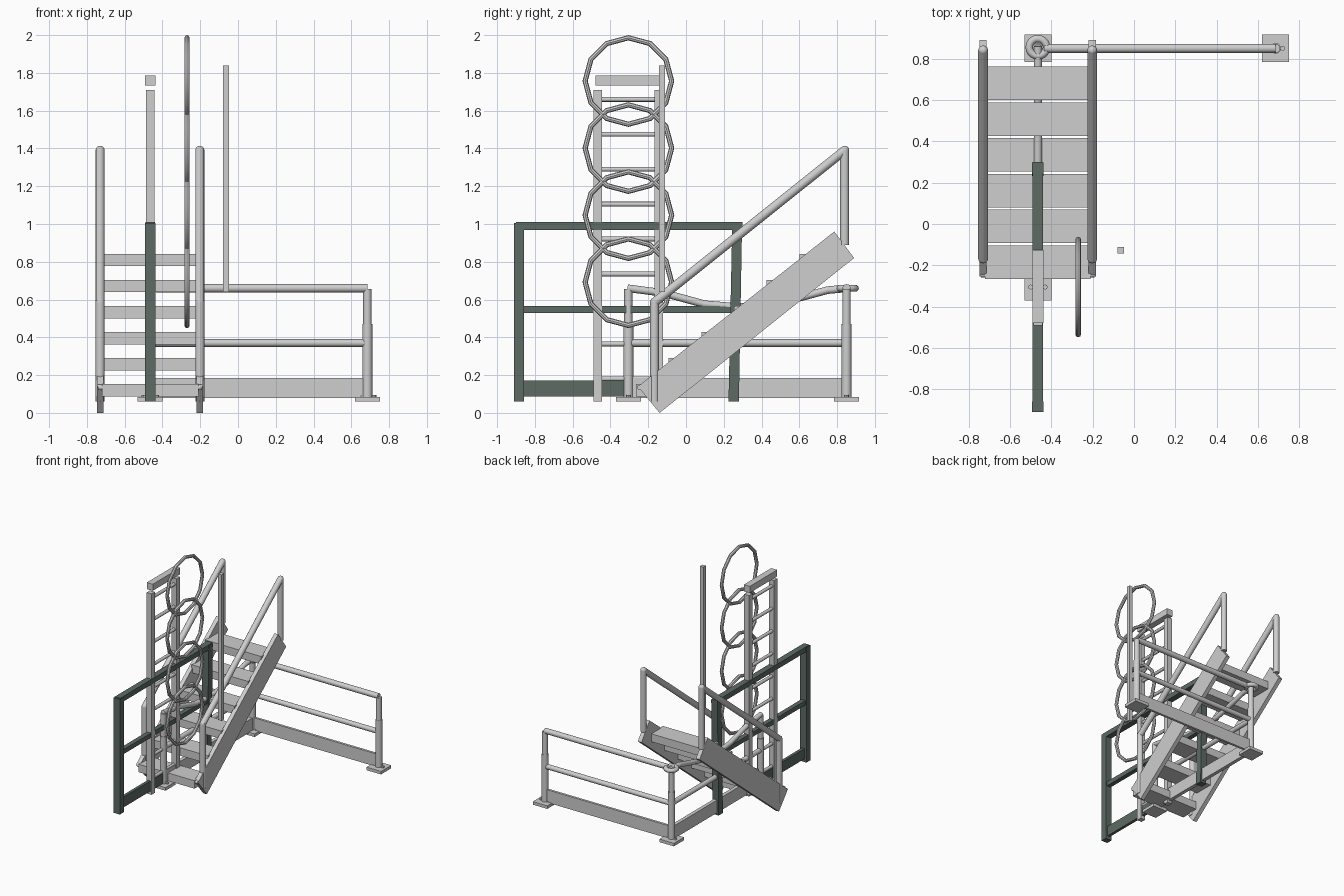
import bpy, bmesh, math
from mathutils import Vector, Matrix

if "Cube" in bpy.data.objects:
    bpy.data.objects.remove(bpy.data.objects["Cube"])


def material(name, rgb):
    m = bpy.data.materials.new(name)
    m.diffuse_color = (*rgb, 1)
    m.use_nodes = True
    m.node_tree.nodes["Principled BSDF"].inputs["Base Color"].default_value = m.diffuse_color
    return m


GREY = material("light grey metal", (0.62, 0.62, 0.62))
DARK = material("dark green grey", (0.11, 0.145, 0.13))


def finish(name, bm, mat, smooth=False):
    bmesh.ops.recalc_face_normals(bm, faces=bm.faces[:])
    me = bpy.data.meshes.new(name)
    bm.to_mesh(me)
    bm.free()
    me.materials.append(mat)
    if smooth:
        for p in me.polygons:
            p.use_smooth = True
        me.set_sharp_from_angle(angle=math.radians(40))
    ob = bpy.data.objects.new(name, me)
    bpy.context.collection.objects.link(ob)
    return ob


def box(name, x, y, z, mat=GREY):
    """Box from (min, max) pairs on each axis."""
    bm = bmesh.new()
    size = [b - a for a, b in (x, y, z)]
    mid = Vector([(a + b) / 2 for a, b in (x, y, z)])
    bmesh.ops.create_cube(bm, size=1, matrix=Matrix.Translation(mid) @ Matrix.Diagonal((*size, 1)))
    return finish(name, bm, mat)


def pipe(name, points, r, sides=12):
    """Round bar following straight runs between points."""
    bm = bmesh.new()
    pts = [Vector(p) for p in points]
    for a, b in zip(pts, pts[1:]):
        d = b - a
        m = Matrix.Translation((a + b) / 2) @ d.to_track_quat('Z', 'Y').to_matrix().to_4x4()
        bmesh.ops.create_cone(bm, cap_ends=True, segments=sides, radius1=r, radius2=r,
                              depth=d.length, matrix=m)
    for p in pts[1:-1]:
        bmesh.ops.create_uvsphere(bm, u_segments=sides, v_segments=8, radius=r,
                                  matrix=Matrix.Translation(p))
    return finish(name, bm, GREY, True)


def plate(name, yz, x, mat=GREY):
    """Side profile in y and z, extruded along x."""
    bm = bmesh.new()
    f = bm.faces.new([bm.verts.new((x[0], y, z)) for y, z in yz])
    ext = bmesh.ops.extrude_face_region(bm, geom=[f])
    bmesh.ops.translate(bm, vec=(x[1] - x[0], 0, 0),
                        verts=[v for v in ext['geom'] if isinstance(v, bmesh.types.BMVert)])
    return finish(name, bm, mat)


def ring(name, center, major, minor, axis, n, sides):
    """Hoop around the x or z axis."""
    bm = bmesh.new()
    loops = []
    for i in range(n):
        t = 2 * math.pi * i / n
        loop = []
        for j in range(sides):
            s = 2 * math.pi * j / sides
            rad, h = major + minor * math.cos(s), minor * math.sin(s)
            u, v = rad * math.sin(t), rad * math.cos(t)
            p = (h, u, v) if axis == 'x' else (u, v, h)
            loop.append(bm.verts.new(Vector(center) + Vector(p)))
        loops.append(loop)
    for i in range(n):
        a, b = loops[i], loops[(i + 1) % n]
        for j in range(sides):
            k = (j + 1) % sides
            bm.faces.new((a[j], b[j], b[k], a[k]))
    return finish(name, bm, GREY, True)


CX = -0.465          # shared plane of ladder, gate and side guardrail

# Stairs: stringers with sloped handrails
for side, x in (("left", -0.73), ("right", -0.202)):
    plate(f"stringer_{side}", [(-0.14, 0), (0.89, 0.82), (0.785, 0.96), (-0.255, 0.14)],
          (x - 0.017, x + 0.017))
    pipe(f"handrail_{side}", [(x, -0.167, 0.06), (x, -0.167, 0.585),
                              (x, 0.84, 1.39), (x, 0.84, 0.89)], 0.024)
# Treads
for i in range(6):
    y, z = -0.265 + 0.173 * i, 0.152 + 0.138 * i
    box(f"tread_{i + 1}", (-0.72, -0.21), (y, y + 0.162), (z - 0.065, z))
pipe("stair_foot_bar", [(-0.74, -0.245, 0.135), (-0.19, -0.245, 0.135)], 0.014)

# Guardrail posts with sleeves and base plates
for name, x, y in (("end", 0.685, 0.85), ("corner", CX, 0.85), ("front", CX, -0.305)):
    box(f"base_plate_{name}", (x - 0.066, x + 0.066), (y - 0.066, y + 0.066), (0.06, 0.085))
    pipe(f"post_{name}", [(x, y, 0.08), (x, y, 0.655)], 0.022)
    pipe(f"post_sleeve_{name}", [(x, y, 0.08), (x, y, 0.47)], 0.026)
    for dx in (-0.035, 0.035):
        pipe(f"bolt_{name}", [(x + dx, y, 0.08), (x + dx, y, 0.095)], 0.012, 8)

# Back guardrail
pipe("back_top_rail", [(CX + 0.03, 0.85, 0.66), (0.685, 0.85, 0.66)], 0.022)
pipe("back_mid_rail", [(CX, 0.85, 0.37), (0.685, 0.85, 0.37)], 0.02)
box("back_toe_board", (CX, 0.685), (0.84, 0.86), (0.08, 0.185))
ring("corner_ring", (CX, 0.855, 0.66), 0.042, 0.018, 'z', 20, 10)

# Side guardrail with sagging top rail
sag = [(-0.31, 0.66), (-0.12, 0.635), (0.1, 0.575), (0.28, 0.56),
       (0.45, 0.575), (0.62, 0.615), (0.75, 0.65), (0.86, 0.66)]
pipe("side_top_rail", [(CX, y, z) for y, z in sag], 0.02)
pipe("side_mid_rail", [(CX, -0.305, 0.37), (CX, 0.85, 0.37)], 0.02)
box("side_toe_board", (CX - 0.015, CX + 0.015), (-0.305, 0.85), (0.08, 0.185))

# Ladder: stiles, rungs and top cap
for side, y in (("front", -0.468), ("back", -0.145)):
    box(f"ladder_stile_{side}", (CX - 0.022, CX + 0.022), (y - 0.022, y + 0.022), (0.06, 1.71))
for i in range(9):
    z = 0.18 + 0.185 * i
    pipe(f"ladder_rung_{i + 1}", [(CX, -0.468, z), (CX, -0.145, z)], 0.013, 10)
box("ladder_cap", (CX - 0.027, CX + 0.027), (-0.48, -0.125), (1.733, 1.787))

# Safety hoops and upright strap
for i in range(4):
    ring(f"safety_hoop_{i + 1}", (-0.27, -0.305, 1.757 - 0.355 * i), 0.229, 0.014, 'x', 12, 8)
box("cage_upright", (-0.08, -0.048), (-0.143, -0.111), (0.64, 1.84))

# Gate frame
gx = (CX - 0.028, CX + 0.028)
plate("gate_front_post", [(-0.91, 0.06), (-0.858, 0.06), (-0.858, 1.005), (-0.91, 1.005)], gx, DARK)
plate("gate_back_post", [(0.225, 0.06), (0.28, 0.06), (0.297, 1.005), (0.245, 1.005)], gx, DARK)
box("gate_top_bar", (CX - 0.025, CX + 0.025), (-0.9, 0.3), (0.968, 1.01), DARK)
box("gate_mid_bar", (CX - 0.019, CX + 0.019), (-0.87, 0.25), (0.53, 0.567), DARK)
box("gate_kick_bar", (CX - 0.012, CX + 0.012), (-0.87, 0.25), (0.087, 0.172), DARK)
